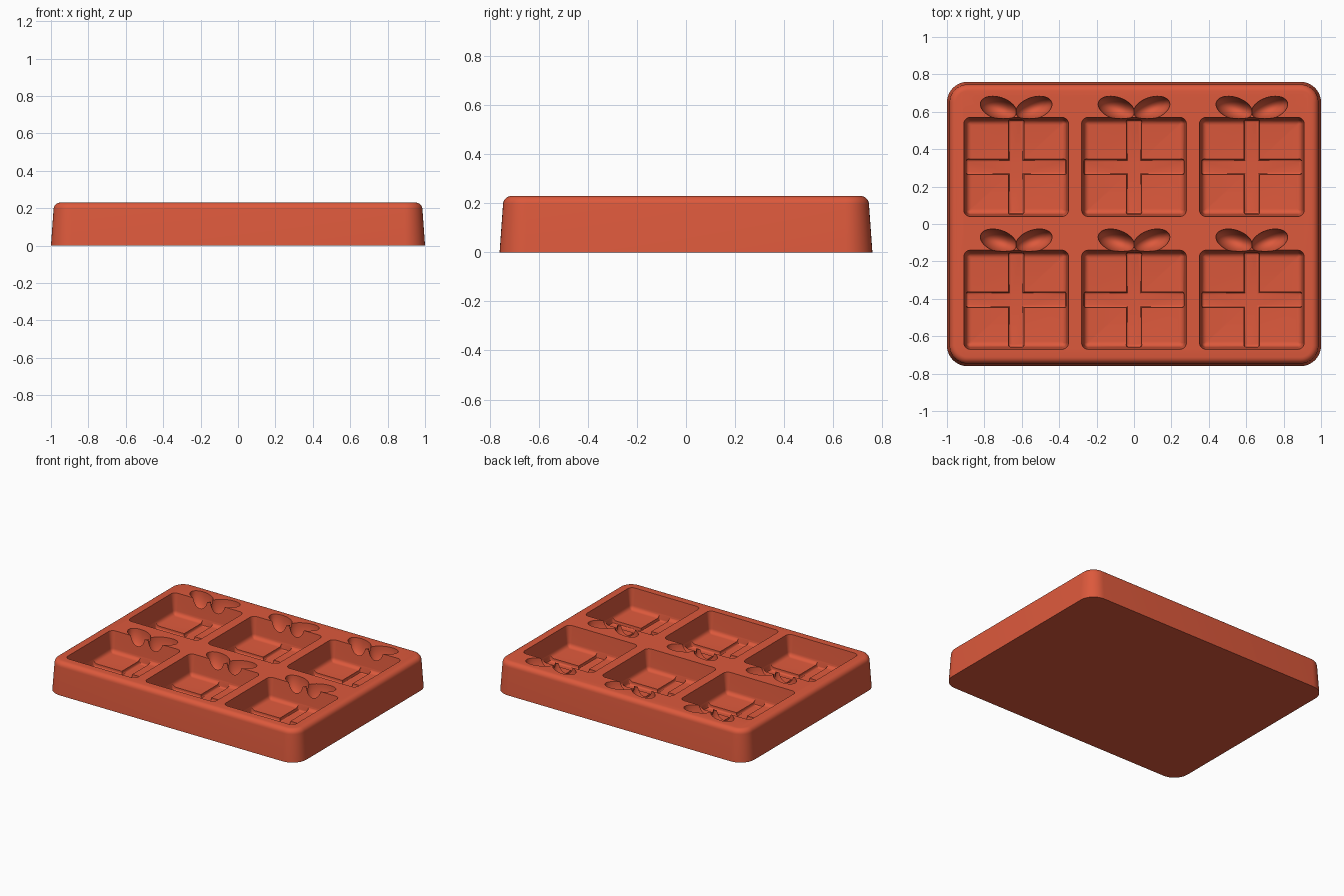
import bpy, bmesh, math
from mathutils import Matrix

if "Cube" in bpy.data.objects:
    bpy.data.objects.remove(bpy.data.objects["Cube"], do_unlink=True)

H = 0.23           # tray height
PITCH = (0.63, 0.71)  # spacing of the gift cavities

red = bpy.data.materials.new("silicone red")
red.use_nodes = True
colour = (0.72, 0.1, 0.045, 1)
red.diffuse_color = colour
red.node_tree.nodes["Principled BSDF"].inputs["Base Color"].default_value = colour


def new_object(name, bm):
    bmesh.ops.recalc_face_normals(bm, faces=bm.faces)
    mesh = bpy.data.meshes.new(name)
    bm.to_mesh(mesh)
    bm.free()
    mesh.materials.append(red)
    ob = bpy.data.objects.new(name, mesh)
    bpy.context.collection.objects.link(ob)
    return ob


def rounded_block(name, w, d, radius, profile, seg=10):
    """Stack rounded rectangles; profile holds (inset, z) pairs from bottom to top."""
    bm = bmesh.new()
    rings = []
    for inset, z in profile:
        r = max(radius - inset, 0.008)
        cx, cy = w / 2 - inset - r, d / 2 - inset - r
        ring = []
        for q, (sx, sy) in enumerate([(1, 1), (-1, 1), (-1, -1), (1, -1)]):
            for i in range(seg + 1):
                a = (q + i / seg) * math.pi / 2
                ring.append(bm.verts.new((sx * cx + r * math.cos(a), sy * cy + r * math.sin(a), z)))
        rings.append(ring)
    n = len(rings[0])
    for low, high in zip(rings, rings[1:]):
        for i in range(n):
            j = (i + 1) % n
            bm.faces.new((low[i], low[j], high[j], high[i]))
    bm.faces.new(rings[0])
    bm.faces.new(rings[-1])
    return new_object(name, bm)


def fillet(inset, z, r, sign, steps=6):
    """Quarter-round points: sign 1 closes a top edge, -1 opens from a bottom edge."""
    pts = []
    for i in range(steps + 1):
        a = i / steps * math.pi / 2
        pts.append((inset + r * (1 - math.cos(a)), z + sign * r * (math.sin(a) - 1)))
    return pts if sign > 0 else pts[::-1]


def modify(ob, kind, **settings):
    mod = ob.modifiers.new(kind, kind)
    for key, value in settings.items():
        setattr(mod, key, value)
    bpy.context.view_layer.objects.active = ob
    bpy.ops.object.modifier_apply(modifier=mod.name)


def combine(ob, other, operation):
    modify(ob, "BOOLEAN", object=other, operation=operation, solver="EXACT")
    bpy.data.objects.remove(other, do_unlink=True)


# Tray body with drafted sides and a rounded top edge
tray = rounded_block("mould_tray", 2, 1.52, 0.11, [(0, 0)] + fillet(0.014, H, 0.035, 1))

# Gift box cavity, with rounded floor edge
floor = 0.08
gift = rounded_block("gift_cutter", 0.56, 0.53, 0.035,
                     fillet(0.012, floor, 0.03, -1) + [(0, H), (0, H + 0.05)])

# Crossed ribbons, sunk a little deeper than the gift
for w, d in [(0.09, 0.51), (0.54, 0.09)]:
    ribbon = rounded_block("ribbon_cutter", w, d, 0.012,
                           fillet(0.004, floor - 0.025, 0.012, -1, 3) + [(0, H - 0.01)], 3)
    combine(gift, ribbon, "UNION")

# Two bow loops above the gift
for side in (-1, 1):
    bm = bmesh.new()
    bmesh.ops.create_uvsphere(bm, u_segments=40, v_segments=24, radius=1)
    place = (Matrix.Translation((side * 0.095, 0.315, H))
             @ Matrix.Rotation(side * math.radians(18), 4, "Z")
             @ Matrix.Diagonal((0.1, 0.058, 0.13, 1)))
    bmesh.ops.transform(bm, matrix=place, verts=bm.verts)
    combine(gift, new_object("bow_cutter", bm), "UNION")

# Repeat the cutter in a three by two grid
for i, count in enumerate((3, 2)):
    offset = [0, 0, 0]
    offset[i] = PITCH[i]
    modify(gift, "ARRAY", count=count, use_relative_offset=False,
           use_constant_offset=True, constant_offset_displace=offset)
gift.data.transform(Matrix.Translation((-PITCH[0], -0.405, 0)))
combine(tray, gift, "DIFFERENCE")

bpy.ops.object.select_all(action="DESELECT")
tray.select_set(True)
bpy.context.view_layer.objects.active = tray
bpy.ops.object.shade_smooth_by_angle(angle=math.radians(30))
